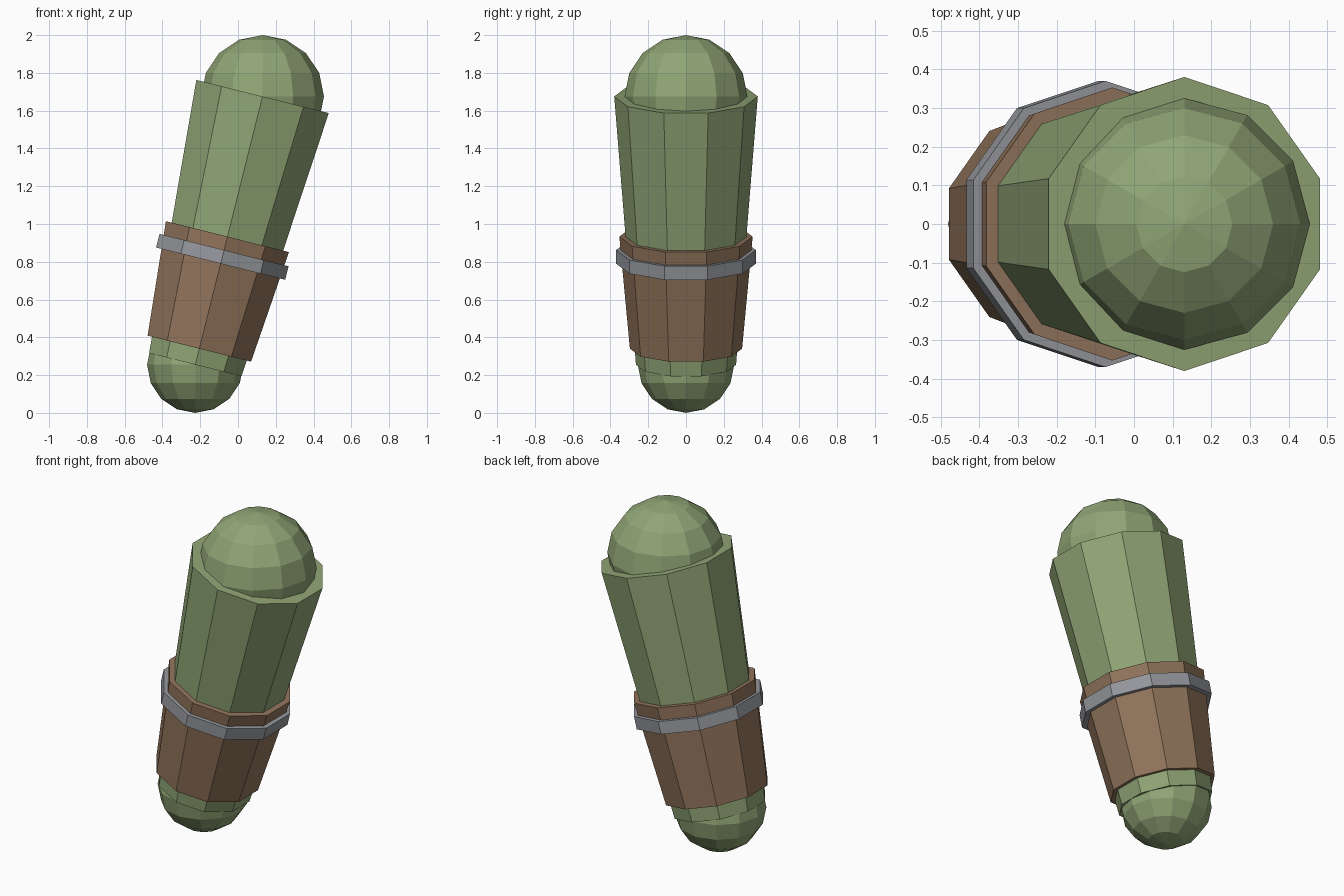
import bpy
from mathutils import Vector

if "Cube" in bpy.data.objects:
    bpy.data.objects.remove(bpy.data.objects["Cube"])


def material(name, rgb):
    m = bpy.data.materials.new(name)
    m.diffuse_color = (*rgb, 1)
    m.use_nodes = True
    m.node_tree.nodes["Principled BSDF"].inputs["Base Color"].default_value = m.diffuse_color
    return m


green = material("soft green", (0.28, 0.38, 0.18))
brown = material("leather brown", (0.285, 0.175, 0.105))
grey = material("steel grey", (0.30, 0.31, 0.335))

# Limb axis, from the lower joint to the upper joint
LOW = Vector((-0.226, 0, 0.255))
HIGH = Vector((0.13, 0, 1.675))
AXIS = HIGH - LOW
TILT = AXIS.to_track_quat('Z', 'Y').to_euler()
TILT = (0, Vector((0, 0, 1)).angle(AXIS), 0)


def finish(name, mat):
    ob = bpy.context.object
    ob.name = name
    ob.data.materials.append(mat)


def sleeve(name, z0, z1, r0, r1, mat):
    """Ten-sided tapered section along the axis between two centre heights."""
    a = LOW + AXIS * ((z0 - LOW.z) / AXIS.z)
    b = LOW + AXIS * ((z1 - LOW.z) / AXIS.z)
    bpy.ops.mesh.primitive_cone_add(vertices=10, radius1=r0, radius2=r1, depth=(b - a).length,
                                    location=(a + b) / 2, rotation=TILT)
    finish(name, mat)


def joint(name, centre, r):
    bpy.ops.mesh.primitive_uv_sphere_add(segments=12, ring_count=8, radius=r, location=centre)
    finish(name, green)


# Rounded ends
joint("upper_joint", HIGH, 0.325)
joint("lower_joint", LOW, 0.255)

# Limb, cuff and metal band
sleeve("limb", LOW.z, HIGH.z, 0.265, 0.38, green)
sleeve("cuff", 0.34, 0.933, 0.297, 0.353, brown)
sleeve("cuff_band", 0.79, 0.862, 0.37, 0.37, grey)
